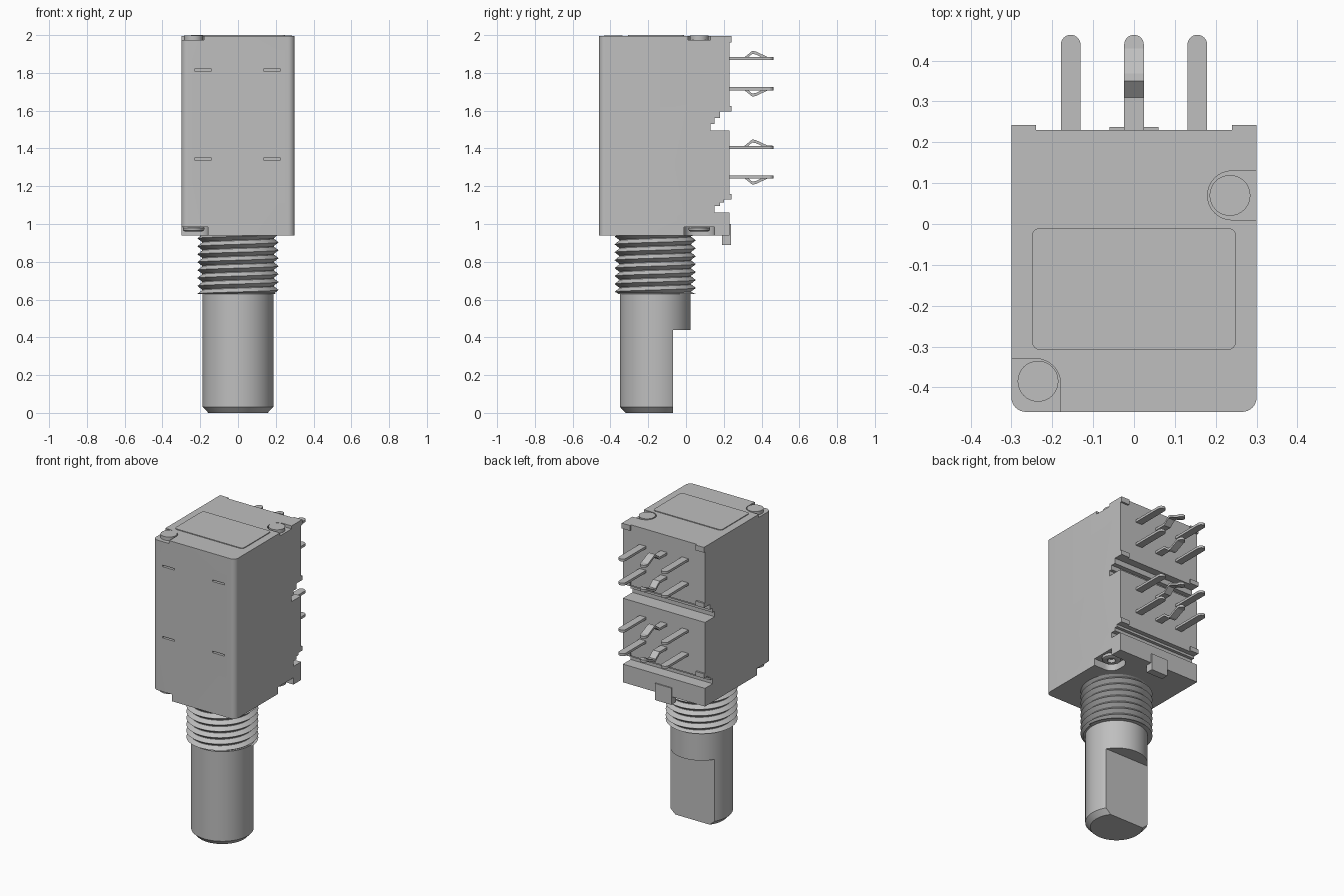
import bpy, bmesh, math
from mathutils import Vector

cube = bpy.data.objects.get("Cube")
if cube:
    bpy.data.objects.remove(cube, do_unlink=True)

# One plain metal colour
metal = bpy.data.materials.new("plain grey metal")
metal.use_nodes = True
GREY = (0.52, 0.52, 0.52, 1)
metal.diffuse_color = GREY
metal.node_tree.nodes["Principled BSDF"].inputs["Base Color"].default_value = GREY

AXIS_Y = -0.163  # shaft centre line


def finish(name, bm):
    bmesh.ops.recalc_face_normals(bm, faces=bm.faces)
    mesh = bpy.data.meshes.new(name)
    bm.to_mesh(mesh)
    bm.free()
    mesh.materials.append(metal)
    obj = bpy.data.objects.new(name, mesh)
    bpy.context.collection.objects.link(obj)
    return obj


def select(obj):
    bpy.ops.object.select_all(action='DESELECT')
    obj.select_set(True)
    bpy.context.view_layer.objects.active = obj


def smooth(obj):
    select(obj)
    bpy.ops.object.shade_smooth_by_angle(angle=math.radians(30))
    return obj


def prism(name, outline, lo, hi, axis='z', round_y=None, radius=0.0):
    """Extrude an outline along x (points are y, z) or z (points are x, y).
    Vertical edges lying at round_y are rounded."""
    bm = bmesh.new()
    at = (lambda a, b, c: (c, a, b)) if axis == 'x' else (lambda a, b, c: (a, b, c))
    face = bm.faces.new([bm.verts.new(at(a, b, lo)) for a, b in outline])
    extruded = bmesh.ops.extrude_face_region(bm, geom=[face])['geom']
    shift = Vector(at(0, 0, hi - lo))
    bmesh.ops.translate(bm, vec=shift, verts=[g for g in extruded if isinstance(g, bmesh.types.BMVert)])
    if round_y is not None:
        edges = [e for e in bm.edges
                 if all(abs(v.co.y - round_y) < 0.001 for v in e.verts)
                 and abs(e.verts[0].co.x - e.verts[1].co.x) < 0.001]
        bmesh.ops.bevel(bm, geom=edges, offset=radius, segments=8, profile=0.5, affect='EDGES')
    return finish(name, bm)


def box(name, x0, x1, y0, y1, z0, z1):
    return prism(name, [(x0, y0), (x1, y0), (x1, y1), (x0, y1)], z0, z1)


def rounded_rect(x0, y0, x1, y1, radii):
    """Corners in order: +x+y, -x+y, -x-y, +x-y."""
    pts = []
    corners = [(x1, y1, -1, -1), (x0, y1, 1, -1), (x0, y0, 1, 1), (x1, y0, -1, 1)]
    for i, ((cx, cy, sx, sy), r) in enumerate(zip(corners, radii)):
        if r == 0:
            pts.append((cx, cy))
            continue
        for k in range(9):
            a = math.pi / 2 * (i + k / 8)
            pts.append((cx + sx * r + r * math.cos(a), cy + sy * r + r * math.sin(a)))
    return pts


def lathe(name, profile, x, y, steps=64):
    """Spin an (r, z) profile that begins and ends on the axis."""
    bm = bmesh.new()
    verts = [bm.verts.new((x + r, y, z)) for r, z in profile]
    edges = [bm.edges.new(pair) for pair in zip(verts, verts[1:])]
    bmesh.ops.spin(bm, geom=verts + edges, cent=(x, y, 0), axis=(0, 0, 1),
                   angle=2 * math.pi, steps=steps)
    bmesh.ops.remove_doubles(bm, verts=bm.verts, dist=0.0002)
    return smooth(finish(name, bm))


def cut(target, cutter):
    cutter.hide_render = True
    mod = target.modifiers.new("cut", 'BOOLEAN')
    mod.operation = 'DIFFERENCE'
    mod.solver = 'EXACT'
    mod.object = cutter
    select(target)
    bpy.ops.object.modifier_apply(modifier=mod.name)
    bpy.data.objects.remove(cutter, do_unlink=True)


# Housing: side profile with two stepped grooves across the back
FRONT, BACK, TOP, BASE = -0.46, 0.23, 1.995, 0.94
side = [(FRONT, BASE), (BACK, BASE), (BACK, 1.06), (0.15, 1.06), (0.15, 1.095),
        (0.18, 1.095), (0.18, 1.115), (0.2, 1.115), (0.2, 1.13), (BACK, 1.13),
        (BACK, 1.495), (0.13, 1.495), (0.13, 1.53), (0.15, 1.53), (0.15, 1.56),
        (0.18, 1.56), (0.18, 1.595), (BACK, 1.595), (BACK, TOP), (FRONT, TOP)]
housing = prism("housing", side, -0.3, 0.3, 'x', FRONT, 0.035)

# Rivet pockets on top and underside
R = 0.06
for z0, z1, grow in ((1.975, 2.1, 0), (0.8, 0.985, 0.02)):
    cut(housing, prism("pocket_cutter", rounded_rect(
        0.18 - grow, 0.01 - grow, 0.4, 0.13 + grow, (0, R, R, 0)), z0, z1))
    cut(housing, prism("pocket_cutter", rounded_rect(
        -0.4, -0.6, -0.18 + grow, -0.33 + grow, (R, 0, 0, 0)), z0, z1))

# Thin slits in the front
for x in (-0.185, 0.18):
    for z in (1.345, 1.815):
        cut(housing, box("slit_cutter", x - 0.045, x + 0.045, -0.5, FRONT + 0.02, z - 0.005, z + 0.005))
smooth(housing)

# Rivets
for i, (x, y) in enumerate(((0.235, 0.07), (-0.235, -0.385))):
    lathe(f"top_rivet_{i}", [(0, 1.97), (0.05, 1.97), (0.05, 1.998), (0, 1.998)], x, y, 32)
    lathe(f"bottom_rivet_{i}", [(0, 0.99), (0.045, 0.99), (0.058, 0.98), (0.055, 0.965), (0.045, 0.96),
                                (0.025, 0.96), (0.02, 0.98), (0, 0.98)], x, y, 32)

# Raised panel on top
prism("top_panel", rounded_rect(-0.25, -0.308, 0.25, -0.01, (0.02,) * 4), 1.99, 2.0)

# Corner tabs on the back and the locating lug below
for s in (-1, 1):
    for z0, z1 in ((1.96, TOP), (1.595, 1.625), (1.13, 1.16)):
        x0, x1 = sorted((s * 0.24, s * 0.3))
        box("back_tab", x0, x1, 0.2, 0.242, z0, z1)
box("locating_lug", -0.06, 0.06, 0.19, 0.238, 0.89, 1.0)

# Terminal pins: straight at the sides, kinked in the middle
TIP, THICK = 0.463, 0.016
straight = [(0.2, 0), (TIP, 0)]
kinked = [(0.2, 0), (0.31, 0), (0.35, 0.033), (0.368, 0.031), (0.43, 0.002), (TIP, 0)]
for z, way in ((1.875, 1), (1.716, -1), (1.406, 1), (1.25, -1)):
    for x in (-0.155, 0, 0.155):
        path = kinked if x == 0 else straight
        lower = [(y, z + way * d - THICK / 2) for y, d in path]
        upper = [(y, zz + THICK) for y, zz in reversed(lower)]
        prism("terminal_pin", lower + upper, x - 0.024, x + 0.024, 'x', TIP, 0.0235)

# Threaded bushing: ridges follow a helix, trimmed at both ends
LOW, HIGH, PITCH, SEG = 0.63, 0.945, 0.042, 64
bm = bmesh.new()
columns = []
for i in range(SEG + 1):
    t = i / SEG
    a = 2 * math.pi * t
    col = []
    for row in range(-2, 18):
        r = 0.215 if row % 2 else 0.188
        z = min(max(LOW + PITCH * (row / 2 + t), LOW), HIGH)
        col.append(bm.verts.new((r * math.cos(a), AXIS_Y + r * math.sin(a), z)))
    columns.append(col)
for c0, c1 in zip(columns, columns[1:]):
    for j in range(len(c0) - 1):
        bm.faces.new((c0[j], c1[j], c1[j + 1], c0[j + 1]))
bmesh.ops.remove_doubles(bm, verts=bm.verts, dist=0.0001)
smooth(finish("threaded_bushing", bm))
lathe("bushing_core", [(0, LOW), (0.2, LOW), (0.19, LOW + 0.01), (0.19, HIGH), (0, HIGH)], 0, AXIS_Y)

# Shaft with chamfered end and a flat at the back
shaft = lathe("shaft", [(0, 0), (0.157, 0), (0.187, 0.032), (0.187, 0.7), (0, 0.7)], 0, AXIS_Y)
cut(shaft, box("flat_cutter", -0.4, 0.4, -0.068, 0.3, -0.1, 0.44))
smooth(shaft)
